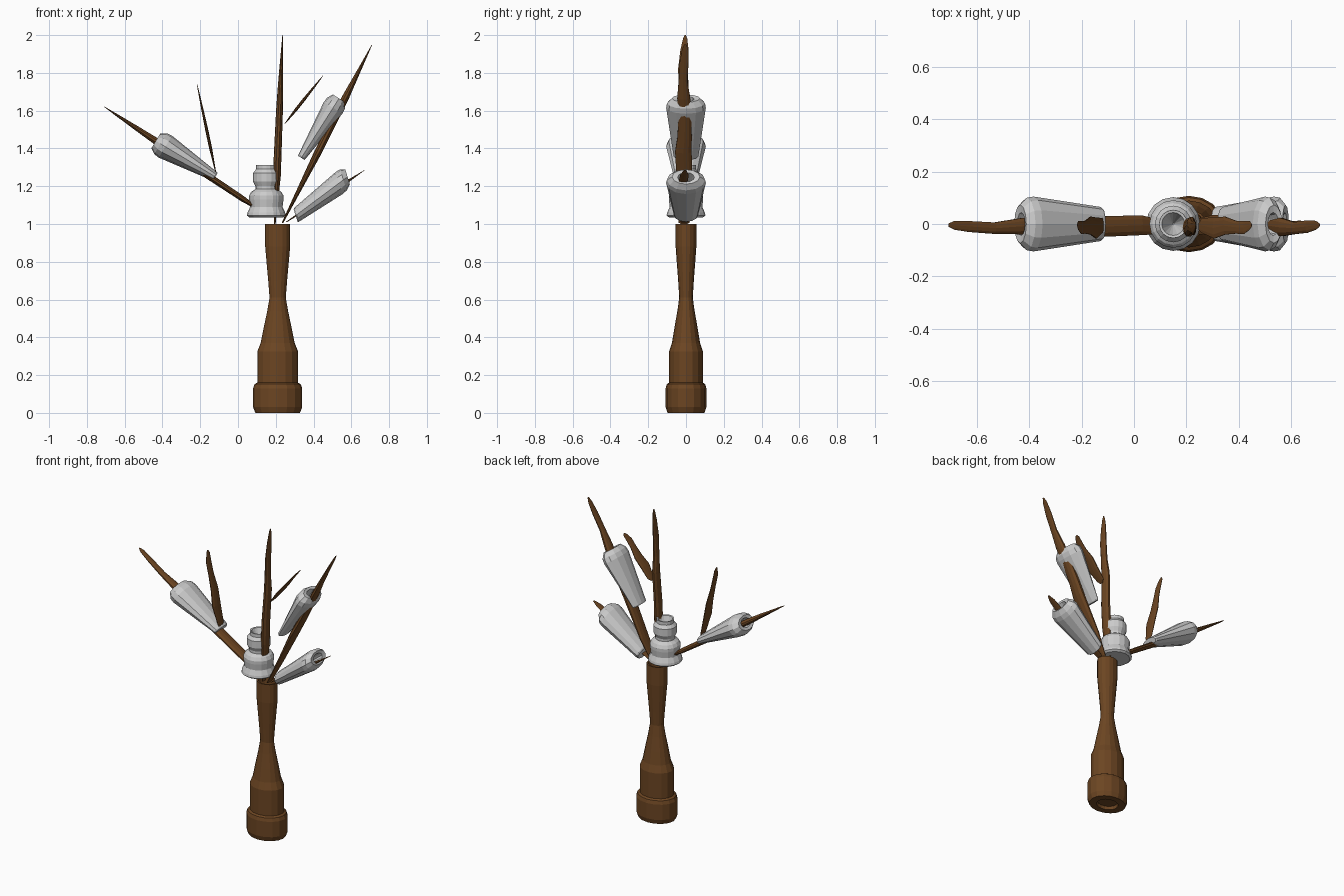
import bpy, bmesh, math
from mathutils import Vector

brown = bpy.data.materials.new("brown")
brown.diffuse_color = (0.15, 0.06, 0.016, 1)
Y = Vector((0, 1, 0))


def loft(name, rings, sides, mat=None):
    """Skin elliptical rings given as (centre, half axis u, half axis v)."""
    bm = bmesh.new()
    loops = []
    for c, u, v in rings:
        loops.append([bm.verts.new(c + u * math.cos(a) + v * math.sin(a))
                      for a in (2 * math.pi * i / sides for i in range(sides))])
    for a, b in zip(loops, loops[1:]):
        for i in range(sides):
            j = (i + 1) % sides
            bm.faces.new((a[i], a[j], b[j], b[i]))
    bm.faces.new(loops[0][::-1])
    bm.faces.new(loops[-1])
    bmesh.ops.remove_doubles(bm, verts=bm.verts, dist=0.0002)
    bmesh.ops.recalc_face_normals(bm, faces=bm.faces)
    me = bpy.data.meshes.new(name)
    bm.to_mesh(me)
    bm.free()
    ob = bpy.data.objects.new(name, me)
    bpy.context.collection.objects.link(ob)
    if mat:
        me.materials.append(mat)
    return ob


def turned(name, x, profile, ysquash, sides, mat=None):
    """Upright turned shape from (radius, z) points."""
    loft(name, [(Vector((x, 0, z)), Vector((r, 0, 0)), Y * r * ysquash)
                for r, z in profile], sides, mat)


def bud(name, start, end, r0, r1, lean=0.0):
    """Tapered hollow bud, flatter in the front view than across y."""
    p, q = Vector((start[0], 0, start[1])), Vector((end[0], 0, end[1]))
    d = (q - p).normalized()
    n = Vector((d.z, 0, -d.x)) + d * lean
    y0, y1 = 0.065, 0.105
    spec = [(0.0, r0 * 0.9, y0 * 0.9), (0.02, r0, y0),
            (0.84, r1, y1), (0.92, r1 * 0.95, y1 * 0.96), (1.0, r1 * 0.66, y1 * 0.7),
            (0.99, r1 * 0.42, y1 * 0.42), (0.7, r1 * 0.3, y1 * 0.3)]
    loft(name, [(p.lerp(q, t), n * a, Y * b) for t, a, b in spec], 12)


def blade(name, start, end, spec):
    """Flat twig: spec rows are (position, half thickness, half width in y)."""
    p, q = Vector((start[0], -0.01, start[1])), Vector((end[0], -0.01, end[1]))
    d = (q - p).normalized()
    n = Vector((d.z, 0, -d.x))
    rings = []
    for t, a, b in spec:
        sway = 0.006 * math.sin(t * 14)
        rings.append((p.lerp(q, t) + Y * sway, n * a, Y * b))
    loft(name, rings, 10, brown)


# Vase with foot recess and shallow mouth
turned("vase", 0.21,
       [(0.065, 0.02), (0.07, 0.0), (0.118, 0.0), (0.13, 0.03), (0.13, 0.13),
        (0.122, 0.152), (0.108, 0.16), (0.108, 0.325), (0.09, 0.37), (0.074, 0.45),
        (0.055, 0.54), (0.043, 0.61), (0.05, 0.7), (0.059, 0.8), (0.066, 0.88),
        (0.066, 1.0), (0.056, 1.0), (0.054, 0.94)], 0.83, 16, brown)

# Upright stepped blossom
turned("upright_blossom", 0.15,
       [(0.09, 1.035), (0.103, 1.045), (0.1, 1.06), (0.086, 1.09), (0.091, 1.13),
        (0.091, 1.15), (0.08, 1.17), (0.058, 1.185), (0.058, 1.2), (0.07, 1.225),
        (0.07, 1.27), (0.054, 1.29), (0.054, 1.312), (0.044, 1.31), (0.003, 1.2)],
       1.0, 16)

# Tapered side buds
bud("left_bud", (-0.12, 1.25), (-0.435, 1.44), 0.026, 0.068)
bud("upper_right_bud", (0.335, 1.35), (0.535, 1.665), 0.022, 0.058)
bud("lower_right_bud", (0.305, 1.045), (0.58, 1.25), 0.037, 0.058, -0.35)

# Long branches running through the buds
blade("left_branch", (0.09, 1.09), (-0.71, 1.622),
      [(0, 0.008, 0.03), (0.08, 0.015, 0.04), (0.4, 0.018, 0.042), (0.55, 0.018, 0.036),
       (0.66, 0.018, 0.032), (0.78, 0.013, 0.023), (0.9, 0.007, 0.022),
       (0.97, 0.003, 0.018), (1, 0.001, 0.006)])
blade("right_branch", (0.235, 1.005), (0.71, 1.95),
      [(0, 0.004, 0.03), (0.15, 0.01, 0.042), (0.4, 0.02, 0.046), (0.48, 0.02, 0.04),
       (0.6, 0.019, 0.036), (0.7, 0.019, 0.036), (0.8, 0.013, 0.024),
       (0.9, 0.007, 0.025), (0.97, 0.003, 0.018), (1, 0.001, 0.006)])
blade("centre_branch", (0.195, 1.0), (0.236, 2.0),
      [(0, 0.004, 0.02), (0.1, 0.01, 0.03), (0.25, 0.021, 0.036), (0.4, 0.02, 0.036),
       (0.6, 0.018, 0.034), (0.7, 0.015, 0.026), (0.82, 0.01, 0.028),
       (0.92, 0.005, 0.023), (0.98, 0.002, 0.012), (1, 0.001, 0.004)])
blade("lower_right_branch", (0.255, 1.01), (0.67, 1.285),
      [(0, 0.002, 0.02), (0.2, 0.006, 0.03), (0.5, 0.012, 0.03), (0.75, 0.008, 0.027),
       (0.92, 0.003, 0.022), (1, 0.001, 0.006)])

# Loose slim leaves
leaf = [(0, 0.001, 0.012), (0.06, 0.003, 0.03), (0.3, 0.008, 0.042), (0.5, 0.008, 0.036),
        (0.7, 0.006, 0.026), (0.85, 0.004, 0.026), (0.96, 0.002, 0.018), (1, 0.001, 0.006)]
blade("left_leaf", (-0.115, 1.26), (-0.217, 1.74), leaf)
blade("right_leaf", (0.247, 1.53), (0.45, 1.785), leaf)
